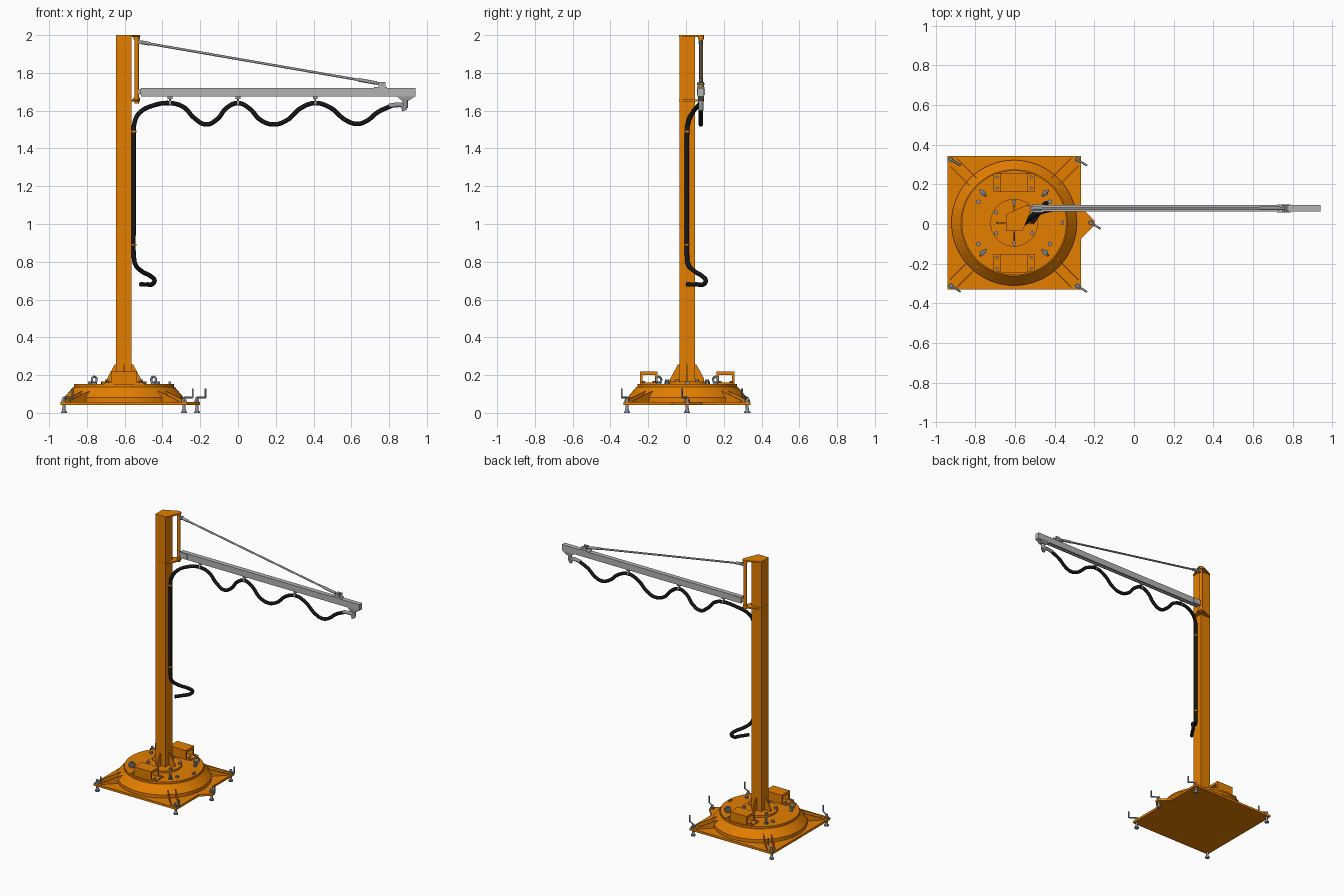
import bpy, bmesh, math
from mathutils import Vector as V

if "Cube" in bpy.data.objects:
    bpy.data.objects.remove(bpy.data.objects["Cube"])


def material(name, rgb):
    m = bpy.data.materials.new(name)
    m.diffuse_color = (*rgb, 1)
    m.use_nodes = True
    m.node_tree.nodes["Principled BSDF"].inputs["Base Color"].default_value = m.diffuse_color
    return m


ORANGE = material("orange paint", (0.78, 0.21, 0.0))
LIGHT = material("light grey metal", (0.45, 0.45, 0.45))
STEEL = material("blue grey steel", (0.26, 0.30, 0.35))
GREY = material("mid grey metal", (0.31, 0.31, 0.31))
BLACK = material("black rubber", (0.008, 0.008, 0.008))

CX, CY = -0.604, 0.006       # column and base centre
AY = 0.079                   # centre line of the arm
PIV = V((-0.536, AY, 0))     # swing pivot


def finish(bm, name, mat):
    bmesh.ops.recalc_face_normals(bm, faces=bm.faces)
    me = bpy.data.meshes.new(name)
    bm.to_mesh(me)
    bm.free()
    me.materials.append(mat)
    ob = bpy.data.objects.new(name, me)
    bpy.context.collection.objects.link(ob)
    return ob


def prism(name, pts, vec, mat):
    """Extrude a flat polygon along a vector."""
    bm = bmesh.new()
    f = bm.faces.new([bm.verts.new(p) for p in pts])
    r = bmesh.ops.extrude_face_region(bm, geom=[f])
    bmesh.ops.translate(bm, vec=V(vec), verts=[g for g in r["geom"] if isinstance(g, bmesh.types.BMVert)])
    return finish(bm, name, mat)


def box(name, lo, hi, mat):
    pts = [(lo[0], lo[1], lo[2]), (hi[0], lo[1], lo[2]), (hi[0], hi[1], lo[2]), (lo[0], hi[1], lo[2])]
    return prism(name, pts, (0, 0, hi[2] - lo[2]), mat)


def rod(name, a, b, r, mat, r2=None, n=20):
    """Cylinder or cone between two points."""
    a, b = V(a), V(b)
    bm = bmesh.new()
    bmesh.ops.create_cone(bm, cap_ends=True, segments=n, radius1=r, radius2=r if r2 is None else r2,
                          depth=(b - a).length)
    if n > 8:
        for f in bm.faces:
            f.smooth = len(f.verts) == 4
    q = (b - a).to_track_quat('Z', 'Y')
    for v in bm.verts:
        v.co = q @ v.co + (a + b) / 2
    return finish(bm, name, mat)


def tube(name, pts, r, mat, cyclic=False):
    """Round tube along a smooth path."""
    cu = bpy.data.curves.new(name, 'CURVE')
    cu.dimensions = '3D'
    cu.bevel_depth, cu.bevel_resolution, cu.resolution_u = r, 4, 8
    cu.use_fill_caps = True
    s = cu.splines.new('BEZIER')
    s.bezier_points.add(len(pts) - 1)
    for bp, p in zip(s.bezier_points, pts):
        bp.co = p
        bp.handle_left_type = bp.handle_right_type = 'AUTO'
    s.use_cyclic_u = cyclic
    cu.materials.append(mat)
    ob = bpy.data.objects.new(name, cu)
    bpy.context.collection.objects.link(ob)
    bpy.ops.object.select_all(action='DESELECT')
    ob.select_set(True)
    bpy.context.view_layer.objects.active = ob
    bpy.ops.object.convert(target='MESH')
    return ob


# base plate with a pointed outrigger on the right
H = 0.336
prism("base_plate", [(CX - H, CY - H, 0.042), (CX + H, CY - H, 0.042), (CX + H, CY - 0.08, 0.042),
                     (-0.2, CY - 0.012, 0.042), (-0.2, CY + 0.012, 0.042), (CX + H, CY + 0.08, 0.042),
                     (CX + H, CY + H, 0.042), (CX - H, CY + H, 0.042)], (0, 0, 0.016), ORANGE)

# round ballast base: rim, cone and top disc
rod("base_rim", (CX, CY, 0.055), (CX, CY, 0.082), 0.316, ORANGE, n=64)
rod("base_cone", (CX, CY, 0.082), (CX, CY, 0.138), 0.316, ORANGE, 0.268, n=64)
rod("base_top_disc", (CX, CY, 0.138), (CX, CY, 0.152), 0.264, ORANGE, n=64)
rod("column_flange", (CX, CY, 0.15), (CX, CY, 0.166), 0.12, ORANGE, n=48)

# paired ribs running out to the corner jacks, and the jacks with crank handles
jacks = [(math.radians(45 + 90 * i), 0.45) for i in range(4)] + [(0, 0.386)]
for i, (a, d) in enumerate(jacks):
    u = V((math.cos(a), math.sin(a), 0))
    s = V((-u.y, u.x, 0))
    c = V((CX, CY, 0))
    end = d - 0.018
    for side in (-1, 1) if i < 4 else ():
        o = c + s * (0.026 * side - 0.003)
        prism(f"jack_rib_{i}", [o + u * 0.27 + V((0, 0, 0.055)), o + u * end + V((0, 0, 0.055)),
                                o + u * end + V((0, 0, 0.066)), o + u * 0.27 + V((0, 0, 0.122))],
              s * 0.006, ORANGE)
    j = c + u * d
    z = lambda h: j + V((0, 0, h))
    rod(f"jack_foot_{i}", z(0), z(0.008), 0.016, STEEL)
    rod(f"jack_foot_neck_{i}", z(0.008), z(0.026), 0.011, STEEL, 0.008)
    rod(f"jack_screw_{i}", z(0.02), z(0.085), 0.008, STEEL)
    rod(f"jack_nut_{i}", z(0.057), z(0.07), 0.014, STEEL, n=6)
    k = V((0.046, -0.028, 0))
    rod(f"crank_arm_{i}", z(0.081), z(0.081) + k, 0.005, STEEL, n=12)
    rod(f"crank_handle_{i}", z(0.078) + k, z(0.128) + k, 0.005, STEEL, n=12)

# column and its four foot gussets
box("column", (CX - 0.041, CY - 0.041, 0.15), (CX + 0.041, CY + 0.041, 1.99), ORANGE)
for i in range(4):
    u = V((math.cos(i * math.pi / 2), math.sin(i * math.pi / 2), 0))
    s = V((-u.y, u.x, 0))
    o = V((CX, CY, 0)) - s * 0.004
    prism(f"foot_gusset_{i}", [o + u * r + V((0, 0, h)) for r, h in
                               ((0.035, 0.16), (0.09, 0.16), (0.09, 0.18), (0.05, 0.255), (0.035, 0.255))],
          s * 0.008, ORANGE)

# forklift pockets on the front and back of the top disc
for i, sy in enumerate((-1, 1)):
    y = CY + sy * 0.203
    x0, x1 = CX - 0.068, CX + 0.068
    prof = [(-0.047, 0.152), (-0.047, 0.218), (0.047, 0.218), (0.047, 0.152),
            (0.034, 0.152), (0.034, 0.2), (-0.034, 0.2), (-0.034, 0.152)]
    prism(f"fork_pocket_{i}", [(x0, y + p, h) for p, h in prof], (x1 - x0, 0, 0), ORANGE)
    for sx in (-1, 1):
        px = CX + sx * 0.086
        box(f"pocket_flange_{i}", (px - 0.018, y - 0.046, 0.15), (px + 0.018, y + 0.046, 0.16), ORANGE)
        for q in (-0.028, 0.028):
            rod("pocket_bolt", (px, y + q, 0.155), (px, y + q, 0.168), 0.008, STEEL, n=6)

# flange bolts, ballast bolts and lifting eyes
for i in range(6):
    a = math.radians(30 + 60 * i)
    x, y = CX + 0.105 * math.cos(a), CY + 0.105 * math.sin(a)
    rod(f"flange_bolt_{i}", (x, y, 0.16), (x, y, 0.178), 0.011, STEEL, n=6)
for sx in (-1, 1):
    for sy in (-1, 1):
        x, y = CX + sx * 0.18, CY + sy * 0.106
        rod("ballast_bolt", (x, y, 0.15), (x, y, 0.165), 0.012, STEEL, n=6)
        c = V((CX + sx * 0.157, CY + sy * 0.15, 0.175))
        t = V((sx, sy, 0)).normalized()
        rod("eye_collar", c - V((0, 0, 0.025)), c - V((0, 0, 0.015)), 0.014, STEEL)
        tube("lifting_eye", [c + t * 0.018 * math.cos(a * math.pi / 4) + V((0, 0, 0.016 * math.sin(a * math.pi / 4)))
                             for a in range(8)], 0.006, STEEL, True)
box("earth_lug", (CX + 0.235, CY - 0.012, 0.15), (CX + 0.248, CY + 0.012, 0.165), STEEL)

# pointed pivot brackets around the column, and the swing post
hull = [(CX - 0.042, CY - 0.042), (CX + 0.042, CY - 0.042), (-0.518, AY - 0.008), (-0.522, AY + 0.012),
        (-0.545, AY + 0.016), (CX - 0.042, CY + 0.042)]
for name, h in (("upper_pivot_bracket", 1.99), ("lower_pivot_bracket", 1.648)):
    prism(name, [(x, y, h) for x, y in hull], (0, 0, 0.01), ORANGE)
rod("swing_post", PIV + V((0, 0, 1.638)), PIV + V((0, 0, 1.998)), 0.011, ORANGE)
for h in (1.658, 1.978):
    rod("pivot_collar", PIV + V((0, 0, h)), PIV + V((0, 0, h + 0.012)), 0.016, ORANGE)

# arm: C-section rail with a slot underneath
rail = [(-0.017, 1.676), (-0.017, 1.721), (0.017, 1.721), (0.017, 1.676), (0.006, 1.676), (0.006, 1.681),
        (0.012, 1.681), (0.012, 1.716), (-0.012, 1.716), (-0.012, 1.681), (-0.006, 1.681), (-0.006, 1.676)]
prism("arm_rail", [(-0.513, AY + p, h) for p, h in rail], (1.453, 0, 0), LIGHT)
for sy in (-1, 1):
    y = AY + sy * 0.0185
    box("arm_hinge_plate", (-0.515, y - 0.002, 1.682), (-0.455, y + 0.002, 1.718), LIGHT)
box("arm_hinge_block", (-0.53, AY - 0.01, 1.688), (-0.508, AY + 0.01, 1.712), LIGHT)
box("arm_end_cap", (0.936, AY - 0.017, 1.676), (0.94, AY + 0.017, 1.721), LIGHT)

# tie rod with turnbuckle, clevises and mounts
A, B = V((-0.518, AY, 1.963)), V((0.765, AY, 1.741))
D = (B - A).normalized()
rod("tie_rod", A, B, 0.0065, GREY, n=12)
rod("tie_rod_top_clevis", A, A + D * 0.055, 0.01, GREY, n=12)
rod("tie_rod_turnbuckle", B - D * 0.13, B - D * 0.03, 0.0095, GREY, n=12)
box("tie_rod_top_lug", (-0.53, AY - 0.012, 1.952), (-0.508, AY + 0.012, 1.972), GREY)
box("tie_rod_saddle", (0.72, AY - 0.02, 1.719), (0.79, AY + 0.02, 1.726), LIGHT)
for sy in (-1, 1):
    box("tie_rod_ear", (0.745, AY + sy * 0.014 - 0.003, 1.722), (0.78, AY + sy * 0.014 + 0.003, 1.753), LIGHT)
rod("tie_rod_pin", (0.765, AY - 0.02, 1.741), (0.765, AY + 0.02, 1.741), 0.006, STEEL, n=12)

# hose: festoon under the arm, drop along the column, loose tail
wave = [(0.81, 1.625), (0.74, 1.592), (0.68, 1.545), (0.63, 1.53), (0.57, 1.55), (0.49, 1.615), (0.41, 1.64),
        (0.33, 1.612), (0.26, 1.55), (0.19, 1.527), (0.12, 1.55), (0.06, 1.612), (0, 1.64), (-0.06, 1.615),
        (-0.11, 1.555), (-0.17, 1.527), (-0.23, 1.56), (-0.29, 1.62), (-0.36, 1.64)]
drop = [(-0.45, 0.066, 1.627), (-0.52, 0.035, 1.59), (-0.547, 0.012, 1.54), (-0.552, 0.005, 1.47),
        (-0.552, 0.005, 1.3), (-0.552, 0.005, 1), (-0.552, 0.005, 0.84), (-0.543, 0.012, 0.785),
        (-0.51, 0.045, 0.75), (-0.46, 0.088, 0.722), (-0.442, 0.104, 0.702), (-0.452, 0.096, 0.683),
        (-0.48, 0.055, 0.68), (-0.515, 0.005, 0.68)]
tube("hose", [(x, AY, h) for x, h in wave] + drop, 0.012, BLACK)

# hose clamps on the column and trolleys under the rail
for h in (0.89, 1.49):
    rod("hose_clamp", (-0.552, 0.005, h - 0.005), (-0.552, 0.005, h + 0.005), 0.0135, ORANGE)
    box("clamp_foot", (-0.568, -0.008, h - 0.005), (-0.557, 0.018, h + 0.005), ORANGE)
for x in (-0.36, 0, 0.41):
    rod("trolley_stem", (x, AY, 1.645), (x, AY, 1.69), 0.004, GREY, n=12)
    box("trolley_plate", (x - 0.012, AY - 0.008, 1.663), (x + 0.012, AY + 0.008, 1.675), GREY)
    rod("trolley_hose_ring", (x - 0.005, AY, 1.64), (x + 0.005, AY, 1.64), 0.0135, GREY)

# outlet fitting at the arm tip
prism("tip_bracket", [(0.84, AY - 0.015, 1.676), (0.937, AY - 0.015, 1.676), (0.905, AY - 0.015, 1.653),
                      (0.868, AY - 0.015, 1.653)], (0, 0.03, 0), GREY)
rod("tip_swivel", (0.885, AY, 1.615), (0.885, AY, 1.655), 0.014, GREY)
tube("outlet_elbow", [(0.80, AY, 1.624), (0.84, AY, 1.63), (0.872, AY, 1.626), (0.882, AY, 1.6)], 0.0125, GREY)
